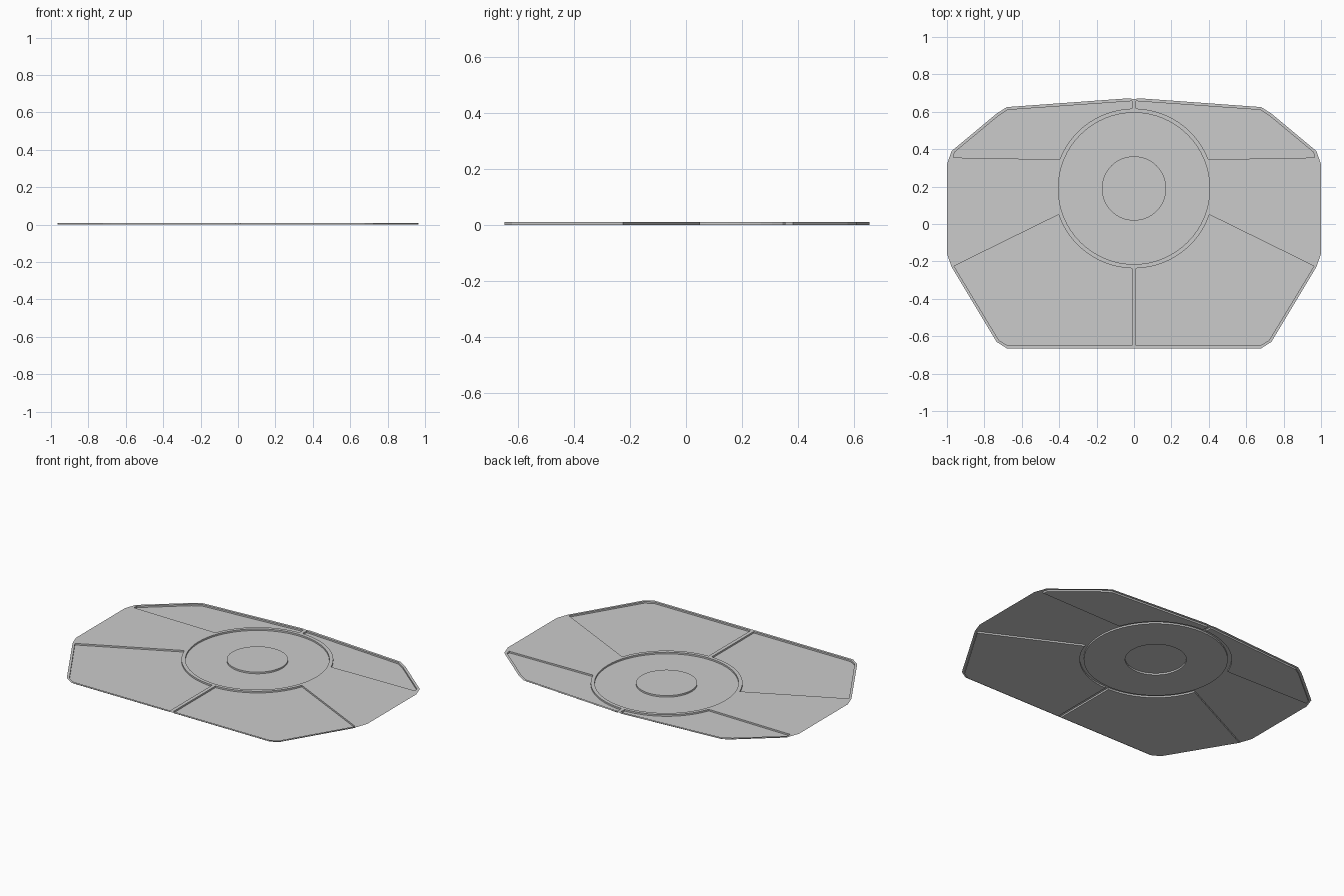
import bpy, bmesh
from math import sin, cos, atan2, pi
from mathutils import Vector

if "Cube" in bpy.data.objects:
    bpy.data.objects.remove(bpy.data.objects["Cube"])

H = 0.01                 # depth of the recessed panels
CY = 0.19                # ring centre on y
R_OUT, R_IN, R_HUB = 0.427, 0.405, 0.172


def arc(r, a0, a1, n):
    return [(r * cos(a0 + (a1 - a0) * i / n), CY + r * sin(a0 + (a1 - a0) * i / n))
            for i in range(n + 1)]


def circle(r, n=64):
    return arc(r, 0, 2 * pi, n)[:-1]


def flip(loop):
    return [(-x, y) for x, y in loop]


def add_loop(bm, loop, z):
    vs = [bm.verts.new((x, y, z)) for x, y in loop]
    return vs, [bm.edges.new((vs[i - 1], vs[i])) for i in range(len(vs))]


def fill(bm, edges):
    res = bmesh.ops.triangle_fill(bm, use_beauty=True, use_dissolve=False,
                                  edges=edges, normal=Vector((0, 0, 1)))
    for f in res['geom']:
        if isinstance(f, bmesh.types.BMFace):
            f.normal_update()
            if f.normal.z < 0:
                f.normal_flip()


def wall(bm, low, high):
    for i in range(len(low)):
        bm.faces.new((low[i - 1], low[i], high[i], high[i - 1]))


def finish(bm, name, mirror=False):
    me = bpy.data.meshes.new(name)
    bm.to_mesh(me)
    bm.free()
    ob = bpy.data.objects.new(name, me)
    bpy.context.collection.objects.link(ob)
    if mirror:
        ob.modifiers.new("mirror", 'MIRROR').use_axis[0] = True
    return ob


def recess(name, loop):
    """Sunken floor with upright walls, mirrored to the other side."""
    bm = bmesh.new()
    low, edges = add_loop(bm, loop, 0)
    fill(bm, edges)
    high = [bm.verts.new((x, y, H)) for x, y in loop]
    wall(bm, high, low)
    finish(bm, name, mirror=True)


# outer outline, right half then mirrored
half = [(0.68, -0.665), (0.735, -0.63), (0.975, -0.23), (1, -0.16), (1, 0.32),
        (0.975, 0.39), (0.735, 0.59), (0.68, 0.625), (0.03, 0.672)]
outline = half + [(0, 0.668)] + flip(half)[::-1]

# recessed panels on the right half
ridge = 0.011 / R_OUT
a_front = atan2(0.05 - CY, 0.403)
a_back = atan2(0.345 - CY, 0.398)
front = ([(0.011, -0.65), (0.675, -0.65), (0.722, -0.622), (0.962, -0.225)]
         + arc(R_OUT, a_front, -pi / 2 + ridge, 14))
back = ([(0.965, 0.355), (0.96, 0.383), (0.725, 0.578), (0.675, 0.61), (0.011, 0.657)]
        + arc(R_OUT, pi / 2 - ridge, a_back, 14))

# raised sheet: rim, side panels, ridges and ring in one piece
bm = bmesh.new()
edges = []
for loop in (outline, front, flip(front), back, flip(back), circle(R_IN)):
    edges += add_loop(bm, loop, H)[1]
fill(bm, edges)
finish(bm, "top_sheet")

recess("front_panels", front)
recess("back_panels", back)

# round well with a raised hub
bm = bmesh.new()
well, e1 = add_loop(bm, circle(R_IN), 0)
foot, e2 = add_loop(bm, circle(R_HUB), 0)
fill(bm, e1 + e2)
rim = [bm.verts.new((x, y, H)) for x, y in circle(R_IN)]
wall(bm, rim, well)
hub = [bm.verts.new((x, y, H)) for x, y in circle(R_HUB)]
wall(bm, foot, hub)
bm.faces.new(hub)
finish(bm, "centre_well_and_hub")
